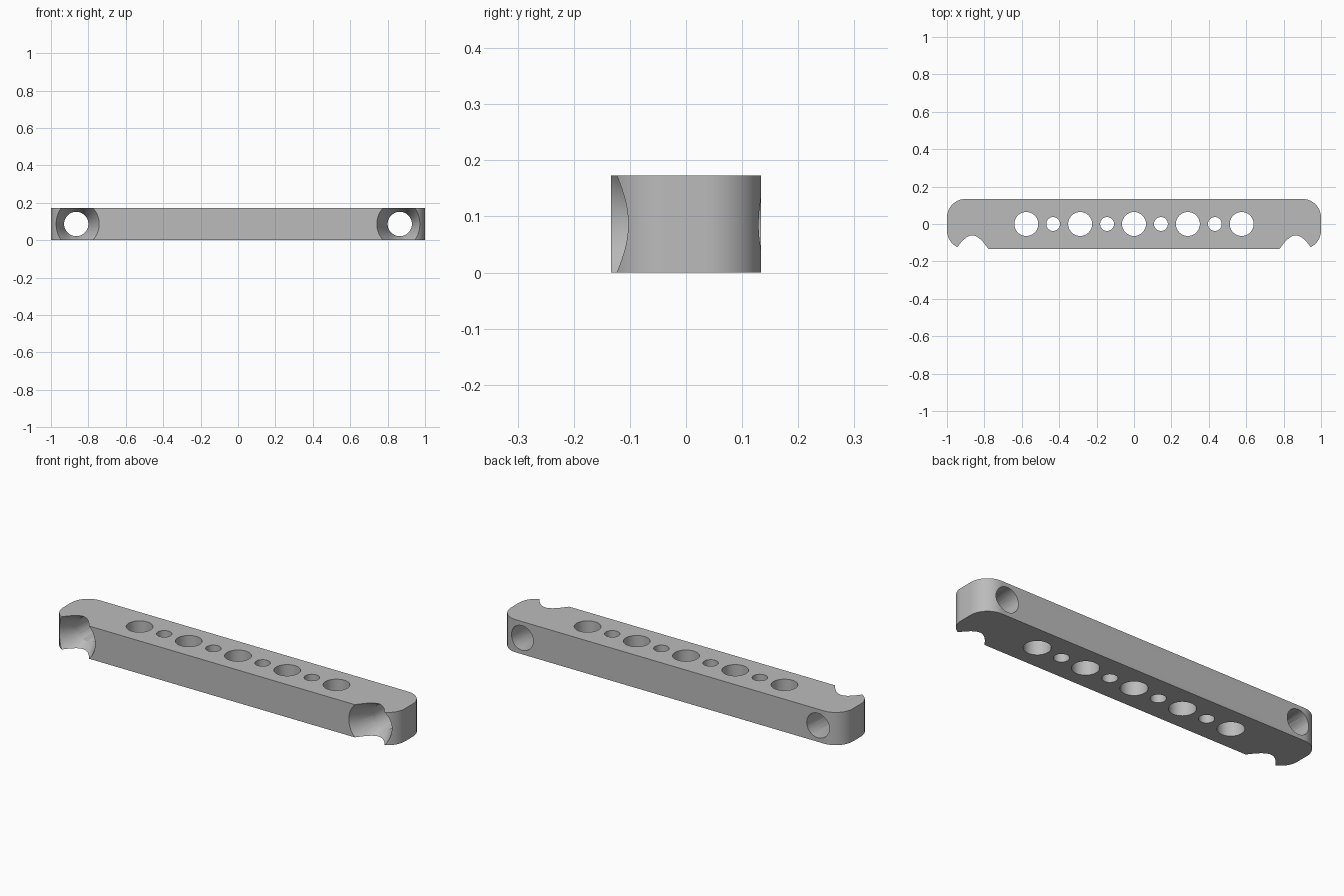
import bpy
import bmesh
import math
from mathutils import Matrix, Vector

cube = bpy.data.objects.get("Cube")
if cube:
    bpy.data.objects.remove(cube, do_unlink=True)

HALF_LENGTH, HALF_DEPTH, HEIGHT = 1.0, 0.134, 0.173
CORNER = 0.1
BOLT_X, BOLT_R = 0.865, 0.065
PITCH = 0.144

grey = bpy.data.materials.new("plain grey")
grey.use_nodes = True
colour = (0.5, 0.5, 0.5, 1)
grey.diffuse_color = colour
grey.node_tree.nodes["Principled BSDF"].inputs["Base Color"].default_value = colour


def make_object(name, bm):
    bmesh.ops.recalc_face_normals(bm, faces=bm.faces)
    mesh = bpy.data.meshes.new(name)
    bm.to_mesh(mesh)
    bm.free()
    mesh.materials.append(grey)
    obj = bpy.data.objects.new(name, mesh)
    bpy.context.collection.objects.link(obj)
    return obj


def cutter(name, start, end, r1, r2):
    """Round or tapered cutter running from start to end."""
    start, end = Vector(start), Vector(end)
    axis = end - start
    turn = Vector((0, 0, 1)).rotation_difference(axis).to_matrix().to_4x4()
    bm = bmesh.new()
    bmesh.ops.create_cone(bm, cap_ends=True, segments=64, radius1=r1, radius2=r2,
                          depth=axis.length,
                          matrix=Matrix.Translation((start + end) / 2) @ turn)
    obj = make_object(name, bm)
    obj.hide_render = True
    return obj


# Bar body: rounded rectangle extruded upwards
bm = bmesh.new()
ring = []
for quarter, (sx, sy) in enumerate([(1, 1), (-1, 1), (-1, -1), (1, -1)]):
    for i in range(17):
        a = (quarter + i / 16) * math.pi / 2
        ring.append(bm.verts.new((sx * (HALF_LENGTH - CORNER) + CORNER * math.cos(a),
                                  sy * (HALF_DEPTH - CORNER) + CORNER * math.sin(a), 0)))
base = bm.faces.new(ring)
top = bmesh.ops.extrude_face_region(bm, geom=[base])
bmesh.ops.translate(bm, vec=(0, 0, HEIGHT),
                    verts=[v for v in top["geom"] if isinstance(v, bmesh.types.BMVert)])
bar = make_object("mounting_bar", bm)

# Row of alternating large and small vertical holes
cutters = []
for i in range(-4, 5):
    r = 0.064 if i % 2 == 0 else 0.037
    cutters.append(cutter("vertical_hole_cutter", (i * PITCH, 0, -0.1),
                          (i * PITCH, 0, HEIGHT + 0.1), r, r))

# Bolt holes through the ends, with deep conical recesses at the front
for side in (-1, 1):
    x, z = side * BOLT_X, HEIGHT / 2
    cutters.append(cutter("bolt_hole_cutter", (x, -0.3, z), (x, 0.3, z), BOLT_R, BOLT_R))
    cutters.append(cutter("recess_cutter", (x, -0.174, z), (x, 0.002, z), 0.143, 0.055))

bpy.context.view_layer.objects.active = bar
bar.select_set(True)
for c in cutters:
    mod = bar.modifiers.new("cut", "BOOLEAN")
    mod.operation = "DIFFERENCE"
    mod.solver = "EXACT"
    mod.object = c
    bpy.ops.object.modifier_apply(modifier=mod.name)
    bpy.data.objects.remove(c, do_unlink=True)

bpy.ops.object.select_all(action="DESELECT")
bar.select_set(True)
bpy.ops.object.shade_smooth_by_angle(angle=math.radians(30))
